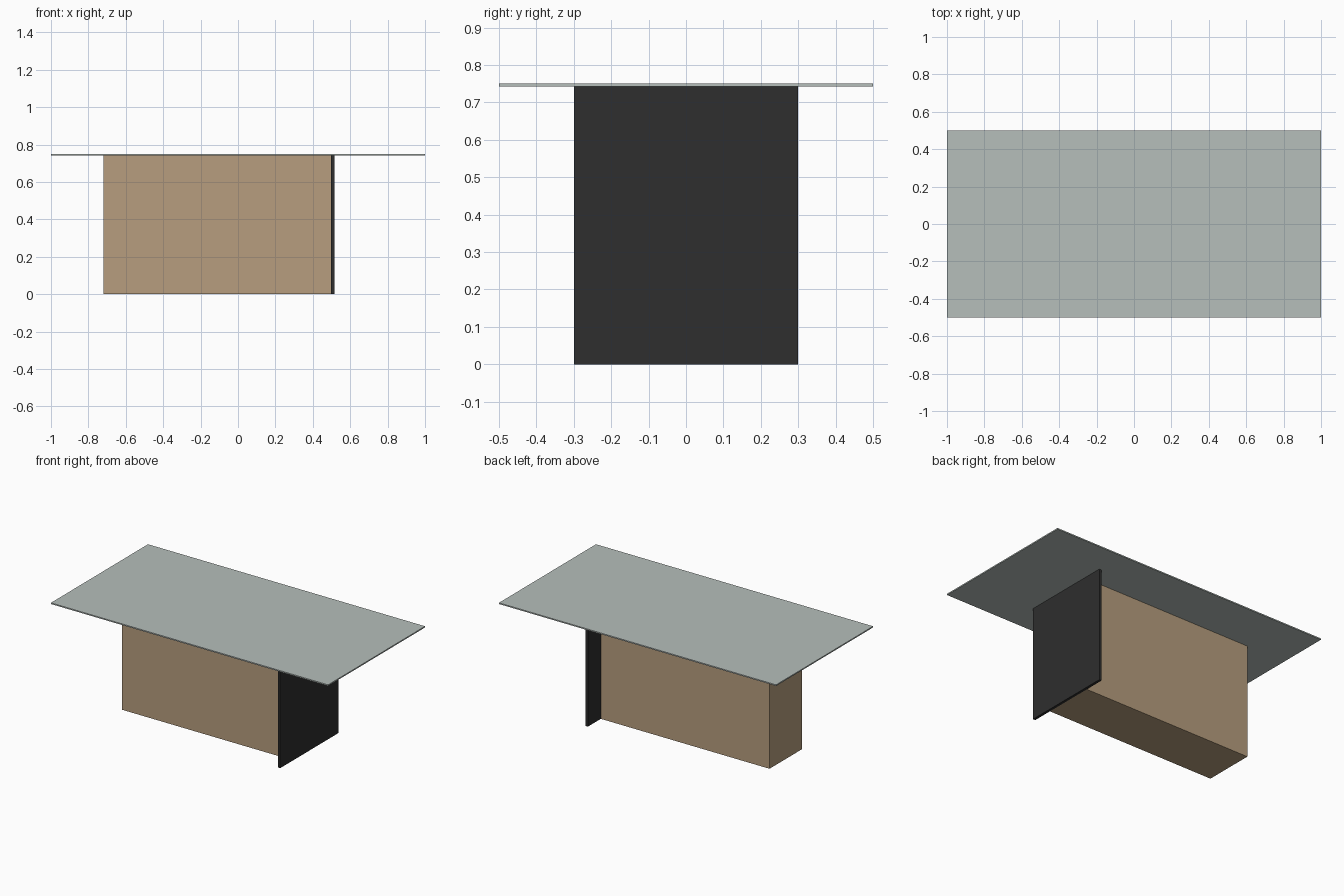
import bpy

if "Cube" in bpy.data.objects:
    bpy.data.objects.remove(bpy.data.objects["Cube"])


def srgb(r, g, b):
    lin = lambda c: c / 12.92 if c <= 0.04045 else ((c + 0.055) / 1.055) ** 2.4
    return tuple(lin(c / 255) for c in (r, g, b)) + (1.0,)


def material(name, rgb):
    m = bpy.data.materials.new(name)
    m.diffuse_color = srgb(*rgb)
    m.use_nodes = True
    m.node_tree.nodes["Principled BSDF"].inputs["Base Color"].default_value = m.diffuse_color
    return m


def box(name, x, y, z, mat):
    """Box from (min, max) ranges on each axis."""
    bpy.ops.mesh.primitive_cube_add(size=1, location=[(a + b) / 2 for a, b in (x, y, z)])
    ob = bpy.context.object
    ob.name = name
    ob.scale = [b - a for a, b in (x, y, z)]
    bpy.ops.object.transform_apply(location=False, rotation=False, scale=True)
    ob.data.materials.append(mat)
    return ob


glass = material("pale_grey_glass", (182, 191, 187))
wood = material("tan_wood", (183, 158, 126))
dark = material("dark_panel", (46, 46, 46))

TOP, UNDER = 0.75, 0.742

# Thin tabletop
box("tabletop", (-1, 1), (-0.5, 0.5), (UNDER, TOP), glass)
# Long wooden base block
box("base_block", (-0.72, 0.498), (-0.167, 0.167), (0, UNDER), wood)
# Upright end panel across the block
box("end_panel", (0.498, 0.515), (-0.3, 0.3), (0, UNDER), dark)
